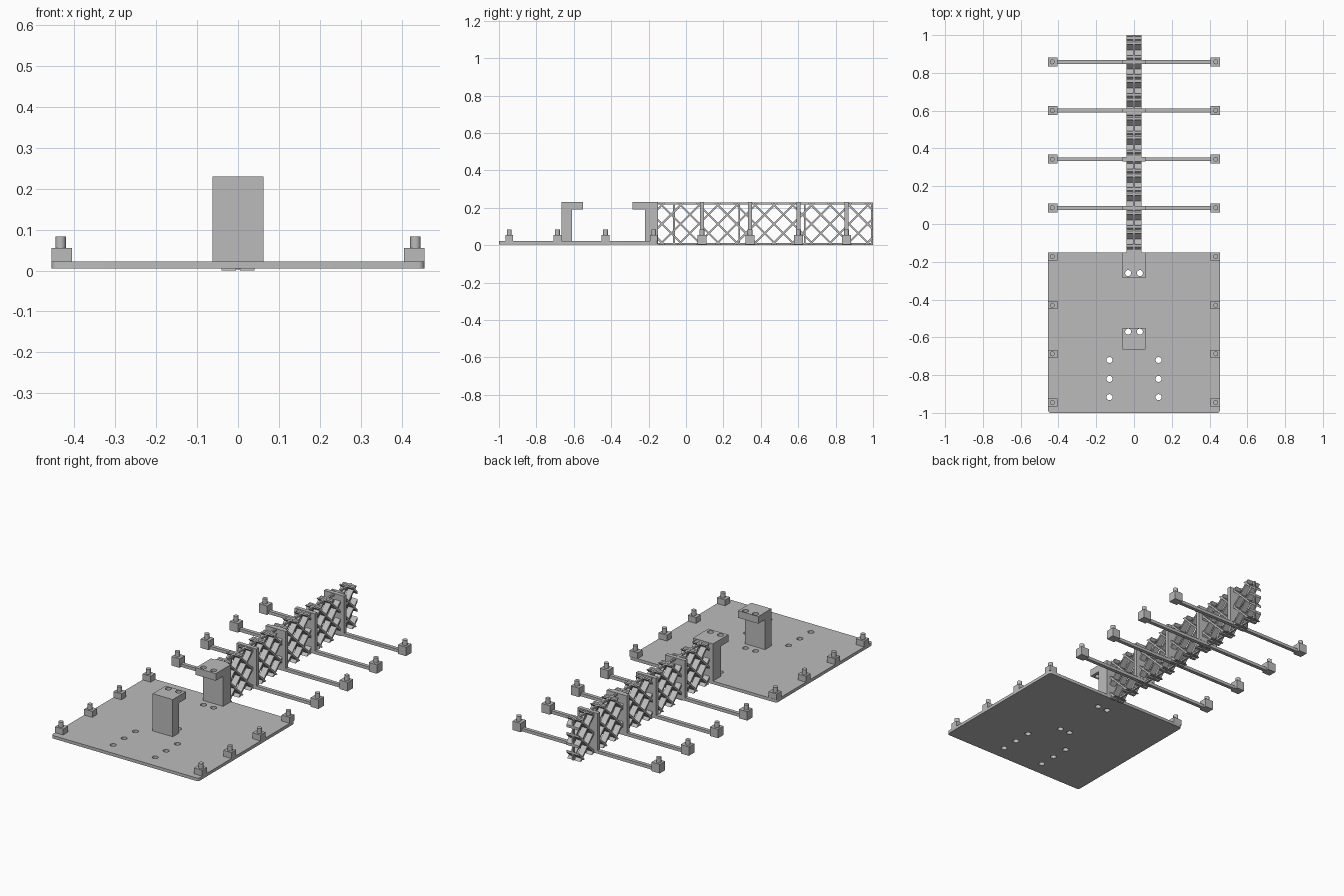
import bpy, bmesh
from math import pi
from mathutils import Matrix, Vector

cube = bpy.data.objects.get("Cube")
if cube:
    bpy.data.objects.remove(cube)

grey = bpy.data.materials.new("plain grey")
grey.use_nodes = True
GREY = (0.5, 0.5, 0.5, 1)
grey.diffuse_color = GREY
grey.node_tree.nodes["Principled BSDF"].inputs["Base Color"].default_value = GREY


def box(bm, lo, hi):
    """Add an axis-aligned box between two corners."""
    lo, hi = Vector(lo), Vector(hi)
    m = Matrix.Translation((lo + hi) / 2) @ Matrix.Diagonal((*(hi - lo), 1))
    return bmesh.ops.create_cube(bm, size=1, matrix=m)["verts"]


def cylinder(bm, x, y, z0, z1, r, sides=24):
    bmesh.ops.create_cone(bm, cap_ends=True, segments=sides, radius1=r, radius2=r,
                          depth=z1 - z0, matrix=Matrix.Translation((x, y, (z0 + z1) / 2)))


def prism(bm, outline, x0, x1):
    """Extrude a (y, z) outline along x."""
    face = bm.faces.new([bm.verts.new((x0, y, z)) for y, z in outline])
    new = bmesh.ops.extrude_face_region(bm, geom=[face])["geom"]
    bmesh.ops.translate(bm, vec=(x1 - x0, 0, 0),
                        verts=[v for v in new if isinstance(v, bmesh.types.BMVert)])


def finish(name, bm):
    bmesh.ops.recalc_face_normals(bm, faces=bm.faces)
    mesh = bpy.data.meshes.new(name)
    bm.to_mesh(mesh)
    bm.free()
    mesh.materials.append(grey)
    ob = bpy.data.objects.new(name, mesh)
    bpy.context.collection.objects.link(ob)
    return ob


def smooth(ob):
    bpy.ops.object.select_all(action='DESELECT')
    bpy.context.view_layer.objects.active = ob
    ob.select_set(True)
    bpy.ops.object.shade_smooth_by_angle(angle=pi / 6)


BASE, DECK, TOP = 0.005, 0.022, 0.23
START, END = -0.15, 1.0

# Base plate with rounded upright edges
bm = bmesh.new()
box(bm, (-0.455, -1, BASE), (0.455, START, DECK))
upright = [e for e in bm.edges if abs(e.verts[0].co.z - e.verts[1].co.z) > 0.01]
bmesh.ops.bevel(bm, geom=upright, offset=0.015, segments=5, profile=0.5, affect='EDGES')
plate = finish("base_plate", bm)

# Two hooked brackets facing each other
bm = bmesh.new()
prism(bm, [(-0.665, DECK), (-0.61, DECK), (-0.61, 0.19), (-0.55, 0.19),
           (-0.55, TOP), (-0.665, TOP)], -0.062, 0.062)
front_bracket = finish("front_bracket", bm)
bm = bmesh.new()
prism(bm, [(START, DECK), (-0.22, DECK), (-0.22, 0.19), (-0.285, 0.19),
           (-0.285, TOP), (START, TOP)], -0.062, 0.062)
rear_bracket = finish("rear_bracket", bm)

# Screw holes through the plate and the bracket flanges
bm = bmesh.new()
for side in (-1, 1):
    for x, y in [(0.13, -0.72), (0.13, -0.82), (0.13, -0.917), (0.031, -0.57), (0.031, -0.26)]:
        cylinder(bm, side * x, y, -0.1, 0.4, 0.016)
cutter = finish("hole_cutter", bm)
cutter.hide_render = True
for ob in (plate, front_bracket, rear_bracket):
    mod = ob.modifiers.new("holes", 'BOOLEAN')
    mod.operation, mod.object, mod.solver = 'DIFFERENCE', cutter, 'EXACT'
    bpy.context.view_layer.objects.active = ob
    bpy.ops.object.modifier_apply(modifier=mod.name)
    smooth(ob)
bpy.data.objects.remove(cutter)

# Edge pegs, and cross ribs with their centre plates behind the deck
for i in range(8):
    y = -0.945 + i * 0.2576
    on_rib = y > START
    for side, label in ((1, "left"), (-1, "right")):
        bm = bmesh.new()
        d = 0.024 if on_rib else 0.021
        box(bm, (side * 0.43 - 0.025, y - d, BASE if on_rib else DECK),
            (side * 0.43 + 0.025, y + d, 0.055))
        cylinder(bm, side * 0.433, y, 0.055, 0.083, 0.013, 16)
        smooth(finish(f"{label}_peg_{i + 1}", bm))
    if on_rib:
        bm = bmesh.new()
        box(bm, (-0.41, y - 0.01, BASE), (0.41, y + 0.01, DECK))
        finish(f"cross_rib_{i - 3}", bm)
        bm = bmesh.new()
        box(bm, (-0.062, y - 0.011, DECK), (0.062, y + 0.011, TOP))
        finish(f"rib_centre_plate_{i - 3}", bm)

# Spine: thin frame between the lattice sheets
bm = bmesh.new()
for z in (0.002, TOP - 0.012):
    box(bm, (-0.005, START, z), (0.005, END, z + 0.01))
for y in (-0.065, 0.285, 0.635, END - 0.006):
    box(bm, (-0.005, y - 0.005, 0.002), (0.005, y + 0.005, TOP - 0.002))
finish("spine_frame", bm)

# Spine: two sheets of crossed diagonal slats, trimmed at both ends
pitch, width, height = 0.1, 0.014, 0.228
for side, label in ((1, "left"), (-1, "right")):
    bm = bmesh.new()
    for lean in (-1, 1):
        for k in range(-3, 15):
            y = START + k * pitch
            slat = bmesh.new()
            a, b = (y, y + height) if lean > 0 else (y + height, y)
            prism(slat, [(a, 0), (a + width, 0), (b + width, height), (b, height)],
                  side * 0.005, side * 0.04)
            for limit, out in ((START, -1), (END, 1)):
                geom = slat.verts[:] + slat.edges[:] + slat.faces[:]
                cut = bmesh.ops.bisect_plane(slat, geom=geom, plane_co=(0, limit, 0),
                                             plane_no=(0, out, 0), clear_outer=True)["geom_cut"]
                rim = [e for e in cut if isinstance(e, bmesh.types.BMEdge)]
                if rim:
                    bmesh.ops.holes_fill(slat, edges=rim)
            temp = bpy.data.meshes.new("slat")
            slat.to_mesh(temp)
            slat.free()
            bm.from_mesh(temp)
            bpy.data.meshes.remove(temp)
    finish(f"{label}_lattice", bm)
